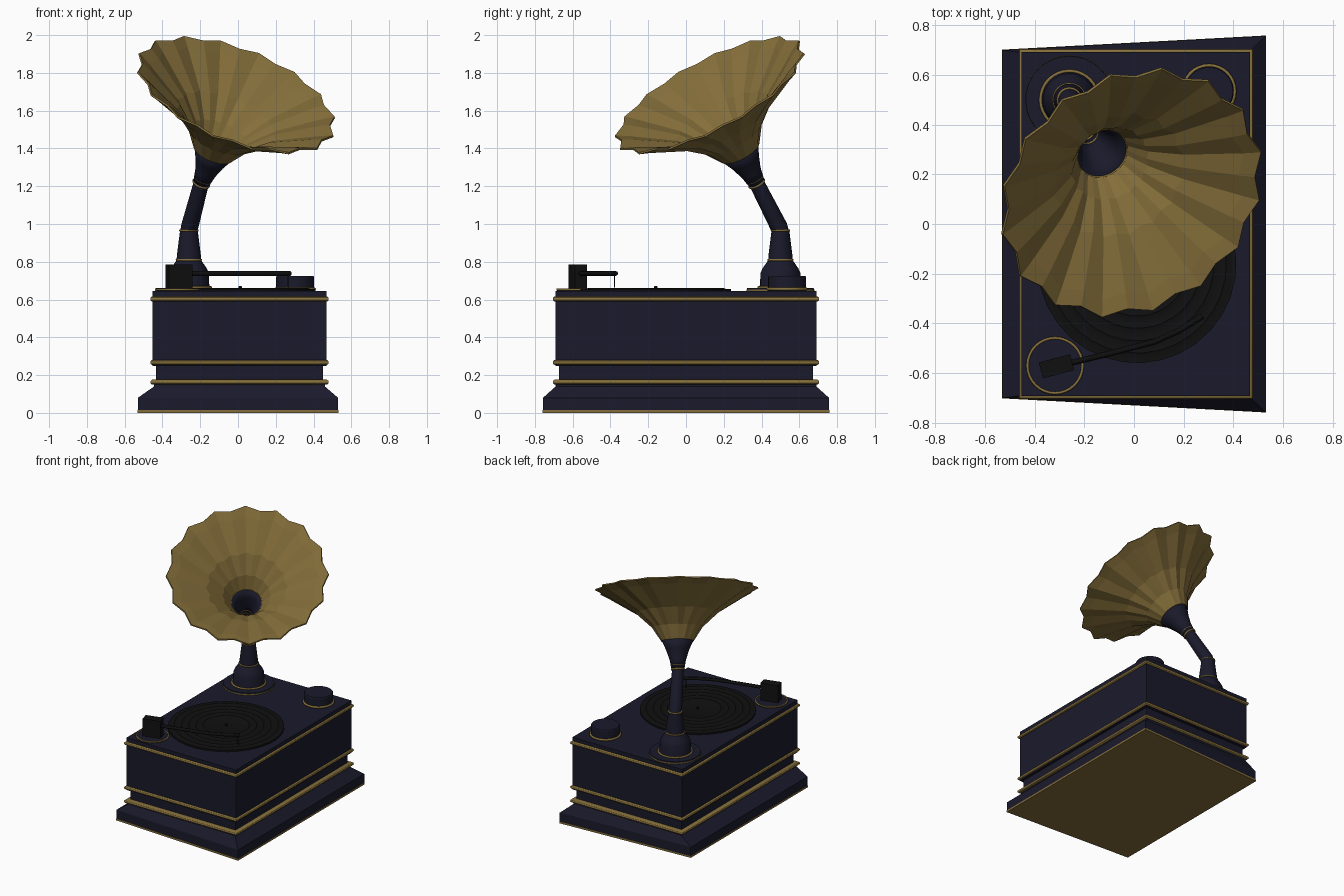
import bpy, bmesh, math
from mathutils import Vector, Matrix

if "Cube" in bpy.data.objects:
    bpy.data.objects.remove(bpy.data.objects["Cube"])

def mat(name, c):
    m = bpy.data.materials.new(name)
    m.diffuse_color = (*c, 1)
    m.use_nodes = True
    m.node_tree.nodes["Principled BSDF"].inputs["Base Color"].default_value = m.diffuse_color
    return m

NAVY = mat("navy_lacquer", (0.010, 0.010, 0.024))
GOLD = mat("brass", (0.23, 0.155, 0.042))
BLACK = mat("black", (0.005, 0.005, 0.005))
REF = Vector((-0.33, 0.444, 0)).normalized()   # shared start direction of all rings
Z = Vector((0, 0, 1))

def loft(name, rings, m, caps=True, smooth=True):
    """Skin a list of equal-length point loops."""
    bm = bmesh.new()
    loops = [[bm.verts.new(p) for p in r] for r in rings]
    n = len(loops[0])
    for a, b in zip(loops, loops[1:]):
        for i in range(n):
            j = (i + 1) % n
            bm.faces.new((a[i], a[j], b[j], b[i]))
    if caps:
        bm.faces.new(loops[0][::-1])
        bm.faces.new(loops[-1])
    bmesh.ops.recalc_face_normals(bm, faces=bm.faces)
    me = bpy.data.meshes.new(name)
    bm.to_mesh(me)
    bm.free()
    ob = bpy.data.objects.new(name, me)
    bpy.context.collection.objects.link(ob)
    me.materials.append(m)
    if smooth:
        bpy.ops.object.select_all(action='DESELECT')
        ob.select_set(True)
        bpy.context.view_layer.objects.active = ob
        bpy.ops.object.shade_smooth_by_angle(angle=math.radians(30))
    return ob

def circle(c, axis, r, n=32, lobe=0):
    """Ring of points round an axis; lobe shrinks every second point."""
    a = Vector(axis).normalized()
    u = (REF - a * REF.dot(a)).normalized()
    v = a.cross(u)
    return [Vector(c) + (u * math.cos(t) + v * math.sin(t)) * r * (1 - lobe * (i % 2))
            for i, t in ((i, 2 * math.pi * i / n) for i in range(n))]

def lathe(name, x, y, profile, m, n=32):
    return loft(name, [circle((x, y, z), Z, r, n) for r, z in profile], m)

def hoop(name, c, axis, R, r, m):
    bpy.ops.mesh.primitive_torus_add(major_radius=R, minor_radius=r, major_segments=32,
                                     minor_segments=8, location=c)
    ob = bpy.context.object
    ob.name = name
    ob.rotation_euler = Vector(axis).to_track_quat('Z', 'Y').to_euler()
    ob.data.materials.append(m)
    bpy.ops.object.shade_smooth()
    return ob

def rect(hx, hy, z, cx=0.008):
    return [(cx - hx, -hy, z), (cx + hx, -hy, z), (cx + hx, hy, z), (cx - hx, hy, z)]

def trapezoid(g, z):
    return [(-0.53 - g, -0.70 - g, z), (0.53 + g, -0.757 - g, z),
            (0.53 + g, 0.757 + g, z), (-0.53 - g, 0.70 + g, z)]

# Cabinet: flared plinth, recessed neck, main box
loft("plinth_trim", [trapezoid(0.002, 0), trapezoid(0.002, 0.014)], GOLD, smooth=False)
loft("plinth", [trapezoid(0, 0.014), trapezoid(0, 0.08), rect(0.452, 0.69, 0.14),
                rect(0.452, 0.69, 0.175)], NAVY, smooth=False)
loft("cabinet_neck", [rect(0.442, 0.672, 0.17), rect(0.442, 0.672, 0.25)], NAVY, smooth=False)
loft("cabinet", [rect(0.46, 0.692, 0.248), rect(0.46, 0.692, 0.645)], NAVY, smooth=False)

# Rounded brass mouldings
for i, z in enumerate((0.163, 0.267, 0.603)):
    arc = [math.radians(a) for a in range(-90, 91, 30)]
    loft(f"moulding_{i}", [rect(0.457 + 0.015 * math.cos(a), 0.69 + 0.015 * math.cos(a),
                                z + 0.014 * math.sin(a)) for a in arc], GOLD)

# Record with raised rings and spindle
rx, ry = 0.012, -0.16
prof = [(0.40, 0.645), (0.40, 0.657)]
for r in (0.36, 0.31, 0.26, 0.21, 0.16):
    prof += [(r + 0.01, 0.657), (r, 0.661), (r - 0.01, 0.657)]
lathe("record", rx, ry, prof + [(0.02, 0.657)], BLACK)
lathe("spindle", rx, ry, [(0.009, 0.65), (0.009, 0.668), (0.004, 0.672)], BLACK, 12)

# Tonearm: pivot plate, block, bent arm, needle
px, py = -0.318, -0.57
lathe("pivot_plate", px, py, [(0.112, 0.645), (0.112, 0.655)], NAVY)
hoop("pivot_ring", (px, py, 0.653), Z, 0.111, 0.006, GOLD)
bpy.ops.mesh.primitive_cube_add(size=1, location=(-0.312, -0.573, 0.717))
block = bpy.context.object
block.name = "tonearm_block"
block.scale = (0.13, 0.066, 0.135)
block.rotation_euler.z = math.radians(15)
block.data.materials.append(BLACK)
path = [Vector(p) for p in ((-0.29, -0.568, 0.738), (-0.10, -0.522, 0.738), (0.08, -0.475, 0.738),
                            (0.18, -0.43, 0.738), (0.277, -0.37, 0.738))]
rings = []
for i, p in enumerate(path):
    d = path[min(i + 1, len(path) - 1)] - path[max(i - 1, 0)]
    rings.append(circle(p, d, 0.012, 12))
loft("tonearm", rings, BLACK)
lathe("needle", 0.265, -0.378, [(0.001, 0.656), (0.003, 0.68), (0.003, 0.735)], BLACK, 8)

# Control knob
kx, ky = 0.302, 0.535
lathe("knob", kx, ky, [(0.10, 0.645), (0.10, 0.72), (0.096, 0.726)], NAVY)
hoop("knob_ring", (kx, ky, 0.656), Z, 0.103, 0.008, GOLD)

# Horn foot
fx, fy = -0.26, 0.50
lathe("foot_trim", fx, fy, [(0.18, 0.645), (0.18, 0.654)], GOLD)
lathe("foot_flange", fx, fy, [(0.179, 0.65), (0.176, 0.661)], NAVY)
hoop("foot_ring", (fx, fy, 0.664), Z, 0.116, 0.007, GOLD)
lathe("foot", fx, fy, [(0.115, 0.655), (0.108, 0.68), (0.106, 0.74), (0.095, 0.765),
                       (0.065, 0.808), (0.064, 0.83), (0.047, 0.965)], NAVY)
hoop("foot_upper_ring", (fx, fy, 0.81), Z, 0.064, 0.006, GOLD)
hoop("elbow_ring", (fx, fy, 0.966), Z, 0.046, 0.006, GOLD)

# Bent pipe up to the throat
D = Vector((0.33, -0.444, 0.834)).normalized()
T = Vector((-0.195, 0.375, 1.215))
S = (T - Vector((fx, fy, 0.965))).normalized()
loft("pipe", [circle((fx, fy, 0.96), Z, 0.046), circle((-0.256, 0.492, 0.985), S, 0.046),
              circle(T - S * 0.02, S, 0.041), circle(T, D, 0.041)], NAVY, caps=False)
hoop("throat_ring", T, D, 0.042, 0.007, GOLD)
hoop("throat_ring_upper", T + D * 0.028, D, 0.045, 0.005, GOLD)

# Dark throat funnel, then the pleated brass bell
def along(profile, n, lobes):
    return [circle(T + D * t, D, r, n, l) for (t, r), l in zip(profile, lobes)]

def thicken(ob, w):
    s = ob.modifiers.new("thickness", 'SOLIDIFY')
    s.thickness = w
    s.offset = 0

thicken(loft("throat", along([(0, 0.041), (0.07, 0.054), (0.14, 0.078), (0.205, 0.108)], 32, [0] * 4),
             NAVY, caps=False), 0.006)
hoop("bell_ring", T + D * 0.203, D, 0.108, 0.005, GOLD)
bell = loft("bell", along([(0.2, 0.108), (0.295, 0.17), (0.40, 0.285), (0.53, 0.50), (0.562, 0.56)],
                          32, [0.0, 0.05, 0.07, 0.065, 0.06]), GOLD, caps=False, smooth=False)
thicken(bell, 0.01)
